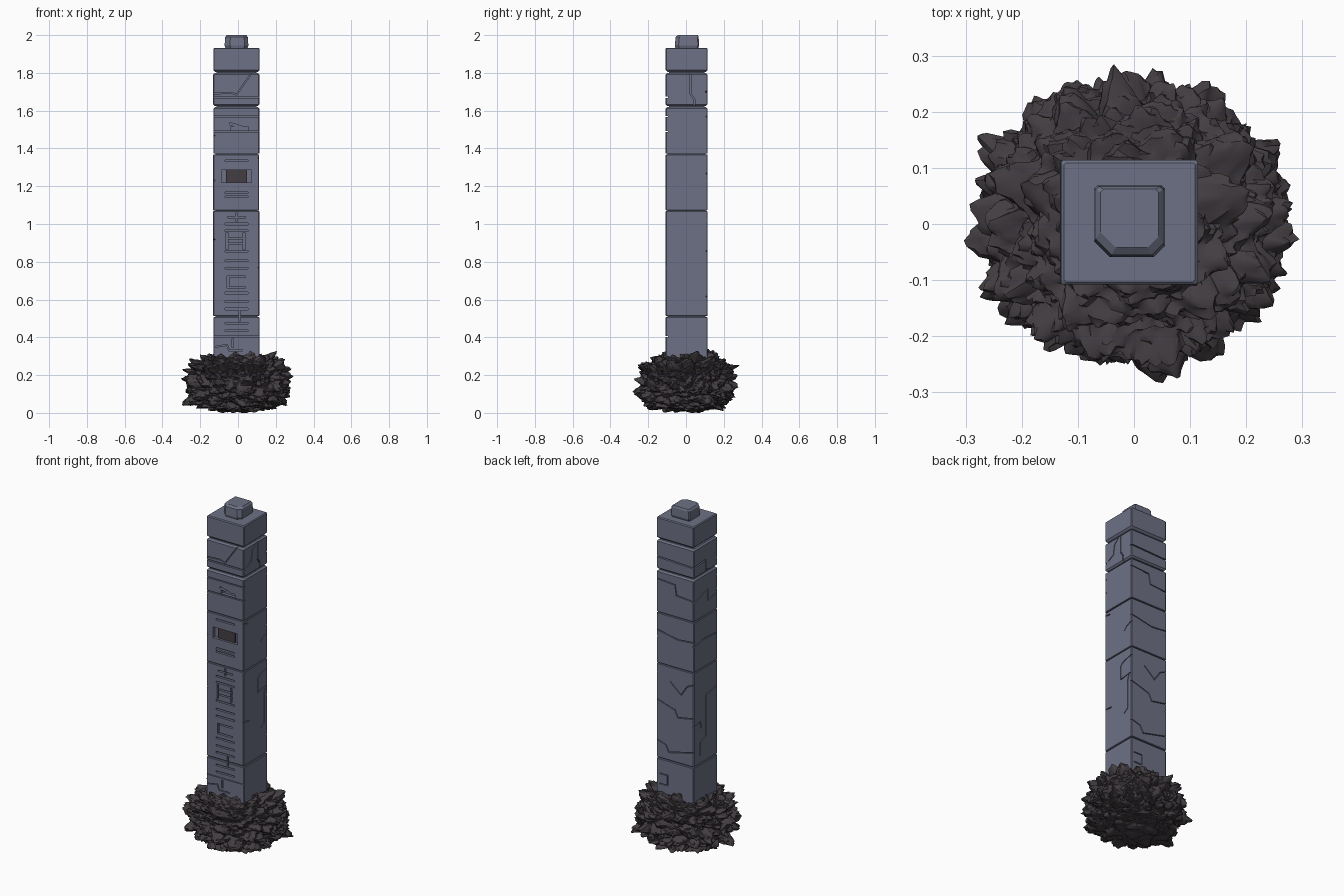
import bpy, bmesh, math, random
from mathutils import Vector, Matrix, noise

random.seed(4)
if "Cube" in bpy.data.objects:
    bpy.data.objects.remove(bpy.data.objects["Cube"], do_unlink=True)

CX, CY = -0.008, 0.003      # column centre
HX, HY = 0.122, 0.111       # column half widths


def material(name, rgb):
    m = bpy.data.materials.new(name)
    m.use_nodes = True
    m.diffuse_color = (*rgb, 1)
    m.node_tree.nodes["Principled BSDF"].inputs["Base Color"].default_value = (*rgb, 1)
    return m


stone = material("blue_grey_stone", (0.155, 0.165, 0.235))
rock = material("dark_rock", (0.056, 0.047, 0.054))


def make(name, bm, mat):
    bmesh.ops.recalc_face_normals(bm, faces=bm.faces)
    mesh = bpy.data.meshes.new(name)
    bm.to_mesh(mesh)
    bm.free()
    ob = bpy.data.objects.new(name, mesh)
    bpy.context.collection.objects.link(ob)
    mesh.materials.append(mat)
    return ob


def loft(name, rings, chamfers, mat):
    """Stack chamfered rectangles: each ring is (z, cx, cy, half x, half y)."""
    bm = bmesh.new()
    loops = []
    for z, cx, cy, hx, hy in rings:
        pts = []
        for (sx, sy), c in zip(((-1, -1), (1, -1), (1, 1), (-1, 1)), chamfers):
            pair = [(sx * hx, sy * (hy - c)), (sx * (hx - c), sy * hy)]
            pts += pair if sx * sy > 0 else pair[::-1]
        loops.append([bm.verts.new((cx + x, cy + y, z)) for x, y in pts])
    for a, b in zip(loops, loops[1:]):
        for i in range(8):
            j = (i + 1) % 8
            bm.faces.new((a[i], a[j], b[j], b[i]))
    bm.faces.new(loops[0][::-1])
    bm.faces.new(loops[-1])
    return make(name, bm, mat)


# Column: stacked blocks with recessed seams between them
blocks = [(0.15, 0.51, 0.003), (0.51, 1.07, 0.002), (1.07, 1.37, 0.002),
          (1.37, 1.622, 0.009), (1.622, 1.802, 0.009), (1.802, 1.937, 0.005)]
rings = []
for i, (z0, z1, b) in enumerate(blocks):
    low = blocks[i - 1][2] if i else b
    g = 0.0025 if i < 5 else 0.004
    dx = random.uniform(-0.002, 0.002) if 0 < i < 5 else 0
    for z, inset in ((z0 + g, low), (z0 + g + low, 0), (z1 - b - g, 0), (z1 - g, b)):
        rings.append((z, CX + dx, CY, HX - inset, HY - inset))
    if i < 5:
        for z in (z1 - g, z1 + g):
            rings.append((z, CX, CY, HX - b - 0.008, HY - b - 0.008))
column = loft("column", rings, [0.004] * 4, stone)

# Carved grooves, all gathered into one cutter
cut = bmesh.new()
FACES = {"front": (0, HY), "left": (90, HX), "back": (180, HY), "right": (270, HX)}


def groove(face, u0, z0, u1, z1, width=0.006, depth=0.012):
    """Box cut along a line on one face; u runs rightward as seen from outside."""
    angle, half = FACES[face]
    a, b = Vector((u0, 0, z0)), Vector((u1, 0, z1))
    d = b - a
    m = (Matrix.Translation((CX, CY, 0)) @ Matrix.Rotation(math.radians(angle), 4, 'Z')
         @ Matrix.Translation((a + b) / 2 + Vector((0, -half, 0)))
         @ Matrix.Rotation(-math.atan2(d.z, d.x), 4, 'Y')
         @ Matrix.Diagonal((d.length + width * 0.8, depth * 2, width, 1)))
    bmesh.ops.create_cube(cut, size=1, matrix=m)


def crack(face, pts, width=0.005, depth=0.008):
    for p, q in zip(pts, pts[1:]):
        groove(face, *p, *q, width, depth)


# Front: wide seams and horizontal slots
for z, w in ((0.405, 0.004), (1.49, 0.006), (1.57, 0.006), (1.672, 0.008)):
    groove("front", -0.14, z, 0.14, z, w)
for z in (0.435, 0.475, 0.55, 0.59, 0.635, 0.765, 0.805, 0.855, 0.965, 1.0, 1.145, 1.165, 1.335):
    groove("front", -0.058, z, 0.058, z, 0.009, 0.014)
for u, z0, z1 in ((-0.05, 0.87, 0.95), (0.04, 0.87, 0.95), (-0.045, 0.665, 0.72),
                  (0, 1.02, 1.055), (0.015, 0.49, 0.54), (-0.02, 0.35, 0.39)):
    groove("front", u, z0, u, z1, 0.01, 0.014)
for z in (0.665, 0.72, 0.895, 0.925, 1.035):
    groove("front", -0.045, z, 0.045, z, 0.008, 0.014)
# Front: square window and small wedge-shaped openings
groove("front", -0.054, 1.253, 0.054, 1.253, 0.065, 0.02)
groove("front", -0.02, 1.505, 0.055, 1.505, 0.02, 0.02)
groove("front", -0.03, 1.53, 0.04, 1.508, 0.012, 0.02)
crack("front", [(-0.12, 1.69), (-0.03, 1.695), (0.0, 1.685), (0.08, 1.8)])
crack("front", [(-0.11, 0.35), (-0.05, 0.36), (-0.04, 0.33), (0.03, 0.33)])

# Stepped cracks on the other sides
crack("left", [(0.02, 1.79), (0.02, 1.69), (0.04, 1.66), (0.04, 1.63)], 0.007, 0.012)
crack("left", [(-0.08, 1.68), (-0.04, 1.7), (-0.03, 1.76), (0.0, 1.785)])
crack("left", [(0.13, 1.235), (0.07, 1.21), (0.05, 1.19)])
crack("left", [(0.12, 1.02), (0.04, 1.0), (0.02, 0.98), (0.02, 0.9), (0.1, 0.91)])
crack("left", [(0.09, 0.91), (0.08, 0.87), (0.08, 0.7), (0.05, 0.68)])
crack("left", [(-0.12, 0.77), (-0.06, 0.765)])
crack("left", [(-0.12, 1.35), (-0.07, 1.345)])
crack("back", [(-0.13, 1.57), (0.0, 1.56), (0.01, 1.5), (0.13, 1.49)])
crack("back", [(-0.13, 1.27), (0.02, 1.24), (0.13, 1.25)])
crack("back", [(-0.03, 0.98), (0.04, 0.92), (0.08, 0.98), (0.13, 1.0)])
crack("back", [(-0.13, 0.86), (0.0, 0.82), (0.02, 0.78), (0.13, 0.8)])
crack("back", [(-0.13, 0.62), (-0.06, 0.6), (-0.04, 0.56), (0.13, 0.6)])
crack("back", [(-0.1, 0.36), (-0.05, 0.36), (-0.05, 0.42), (-0.1, 0.42)])
crack("back", [(-0.13, 1.7), (0.13, 1.69)], 0.007, 0.012)
crack("right", [(-0.13, 1.69), (0.0, 1.7), (0.0, 1.64), (0.04, 1.63)], 0.007, 0.012)
crack("right", [(-0.12, 1.48), (0.02, 1.52), (0.02, 1.45), (0.12, 1.47)])
crack("right", [(-0.12, 1.22), (-0.02, 1.24), (0.12, 1.23)])
crack("right", [(0.0, 0.86), (0.0, 0.66), (-0.05, 0.64), (-0.05, 0.56)])
crack("right", [(0.12, 0.92), (0.0, 0.9), (0.0, 0.84)])
crack("right", [(-0.12, 0.75), (-0.05, 0.76), (-0.04, 0.72)])

cutter = make("groove_cutter", cut, stone)
cutter.hide_render = True
mod = column.modifiers.new("grooves", 'BOOLEAN')
mod.operation, mod.solver, mod.object, mod.use_self = 'DIFFERENCE', 'EXACT', cutter, True
graph = bpy.context.evaluated_depsgraph_get()
carved = bpy.data.meshes.new_from_object(column.evaluated_get(graph))
column.modifiers.clear()
column.data = carved
bpy.data.objects.remove(cutter, do_unlink=True)

# Dark panel set in the window
bm = bmesh.new()
bmesh.ops.create_cube(bm, size=1, matrix=Matrix.Translation((CX, CY - HY + 0.016, 1.253))
                      @ Matrix.Diagonal((0.112, 0.008, 0.064, 1)))
make("window_panel", bm, rock)

# Worn top stone with clipped front corners
loft("top_stone", [(1.93, -0.008, 0.004, 0.058, 0.060), (1.945, -0.008, 0.005, 0.063, 0.064),
                   (1.99, -0.008, 0.006, 0.060, 0.061), (2.0, -0.008, 0.010, 0.052, 0.052)],
     [0.028, 0.020, 0.006, 0.006], stone)

# Craggy boulder base
bm = bmesh.new()
bmesh.ops.create_icosphere(bm, subdivisions=6, radius=1)
for v in bm.verts:
    n = v.co.normalized()
    cells = noise.voronoi(n * 3.2 + Vector((3, 1, 7)))[0]
    fine = noise.voronoi(n * 9 + noise.noise_vector(n * 4) * 0.4)[0]
    bump = 0.30 * (cells[1] - cells[0]) + 0.13 * (fine[1] - fine[0])
    bump += 0.10 * noise.noise(n * 5) + 0.03 * noise.noise(n * 18)
    r = 0.90 + bump
    flat = math.copysign(abs(n.z) ** 0.85, n.z)
    side = math.hypot(n.x, n.y) ** 0.75
    a = math.atan2(n.y, n.x)
    z = 0.155 + 0.165 * flat * r
    if z < 0.03:
        z = 0.03 + (z - 0.03) * 0.5
    v.co = (0.268 * side * r * math.cos(a), 0.25 * side * r * math.sin(a), z)
low = min(v.co.z for v in bm.verts)
for v in bm.verts:
    v.co.z -= low
base = make("boulder_base", bm, rock)
bpy.ops.object.select_all(action='DESELECT')
base.select_set(True)
bpy.context.view_layer.objects.active = base
bpy.ops.object.shade_smooth_by_angle(angle=math.radians(35))
